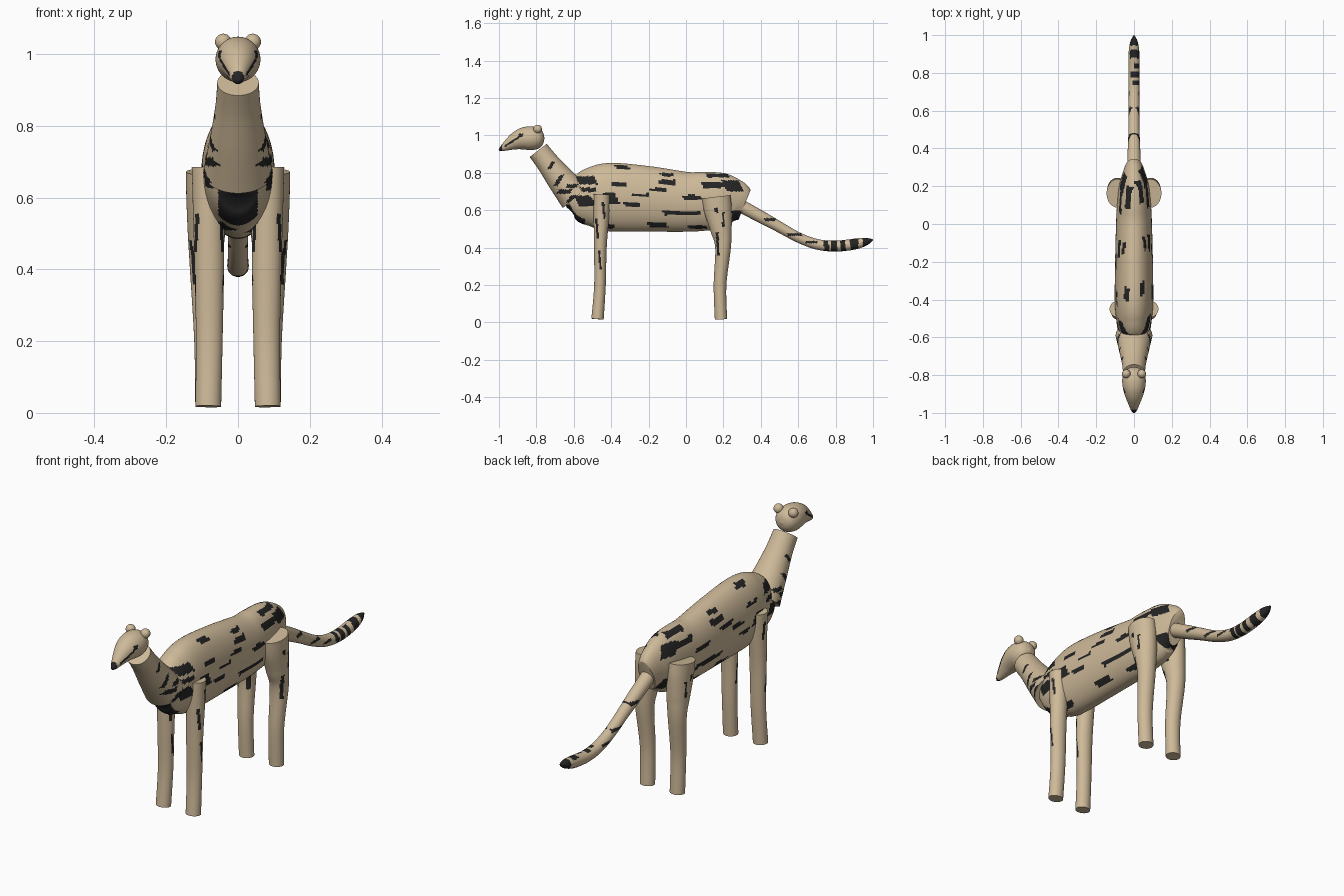
import bpy, bmesh, math, random
from mathutils import Vector

random.seed(4)


def material(name, rgb):
    m = bpy.data.materials.new(name)
    m.diffuse_color = (*rgb, 1)
    return m


TAN = material("tan_coat", (0.62, 0.49, 0.32))
DARK = material("dark_markings", (0.018, 0.018, 0.018))


def spline(pts, t):
    """Catmull-Rom sample of a list of equal-length tuples."""
    i = min(int(t), len(pts) - 2)
    f = t - i
    a, b, c, d = (pts[max(0, min(len(pts) - 1, k))] for k in range(i - 1, i + 3))
    return [0.5 * (2 * q + (r - p) * f + (2 * p - 5 * q + 4 * r - s) * f * f
            + (3 * q - p - 3 * r + s) * f ** 3) for p, q, r, s in zip(a, b, c, d)]


def finish(bm, name, dark):
    bmesh.ops.recalc_face_normals(bm, faces=bm.faces)
    for f in bm.faces:
        f.material_index = int(bool(dark and dark(f.calc_center_median())))
    me = bpy.data.meshes.new(name)
    bm.to_mesh(me)
    bm.free()
    me.materials.append(TAN)
    me.materials.append(DARK)
    ob = bpy.data.objects.new(name, me)
    bpy.context.collection.objects.link(ob)
    bpy.ops.object.select_all(action='DESELECT')
    ob.select_set(True)
    bpy.context.view_layer.objects.active = ob
    bpy.ops.object.shade_smooth_by_angle(angle=math.radians(40))


def loft(name, stations, dark=None, n=48, steps=12):
    """Tube through stations (x, y, z, half width in x, half width across)."""
    bm = bmesh.new()
    total = (len(stations) - 1) * steps
    samples = [spline(stations, k / steps) for k in range(total + 1)]
    rings = []
    for k, s in enumerate(samples):
        t = (Vector(samples[min(k + 1, total)][:3])
             - Vector(samples[max(k - 1, 0)][:3])).normalized()
        u = (Vector((1, 0, 0)) - t * t.x).normalized()
        v = t.cross(u)
        rings.append([bm.verts.new(Vector(s[:3])
                      + u * max(s[3], 0.001) * math.cos(2 * math.pi * j / n)
                      + v * max(s[4], 0.001) * math.sin(2 * math.pi * j / n))
                      for j in range(n)])
    for a, b in zip(rings, rings[1:]):
        for j in range(n):
            bm.faces.new((a[j], a[j - 1], b[j - 1], b[j]))
    bm.faces.new(rings[0])
    bm.faces.new(rings[-1])
    finish(bm, name, dark)


def streak(p, spots, skew=0.5):
    """True inside any slanted patch (y, z, half length, half height)."""
    return any(abs(p.z - z) < h and abs(p.y - y + skew * (p.z - z)) < l
               for y, z, l, h in spots)


# Body, with streaks running along the flanks
body_spots = [
    (-.53, .76, .05, .022), (-.52, .71, .04, .012), (-.54, .65, .045, .028),
    (-.40, .66, .035, .028), (-.34, .83, .035, .011), (-.29, .63, .04, .011),
    (-.24, .68, .045, .009), (-.10, .75, .045, .014), (-.10, .79, .035, .009),
    (-.02, .585, .10, .012), (-.43, .515, .05, .012), (-.15, .52, .05, .014),
    (-.15, .71, .05, .009), (.15, .735, .065, .014), (.25, .73, .045, .03),
    (.17, .785, .06, .010), (.27, .57, .035, .03), (.06, .51, .05, .009),
    (-.36, .74, .04, .010), (.03, .67, .05, .011)]


def body_dark(p):
    if p.y < -.54 and p.z < .63 and abs(p.x) < .055:
        return True
    q = p if p.x > 0 else p + Vector((0, .03, -.006))
    return streak(q, body_spots)


loft("body", [(0, *s) for s in [
    (-.645, .63, .02, .02), (-.62, .642, .06, .085), (-.57, .652, .083, .13),
    (-.50, .665, .095, .165), (-.40, .67, .102, .183), (-.20, .66, .10, .175),
    (0, .645, .095, .16), (.10, .648, .09, .157), (.20, .65, .08, .148),
    (.27, .642, .06, .118), (.312, .626, .042, .085)]], body_dark, 96, 14)

# Neck
neck_spots = [(-.65, .70, .035, .012), (-.68, .76, .012, .03), (-.61, .73, .03, .010),
              (-.60, .66, .03, .02), (-.72, .84, .01, .02)]
loft("neck", [(0, -.79, .92, .058, .058), (0, -.74, .855, .063, .061),
              (0, -.67, .765, .078, .074), (0, -.59, .67, .097, .09)],
     lambda p: abs(p.x) > .015 and streak(p, neck_spots, -.6), 72, 20)


# Head with dark nose and a stripe from eye to mouth
def head_dark(p):
    if p.y < -.983:
        return True
    x = abs(p.x)
    eye = math.hypot(p.y + .885, p.z - 1.0) < .011 and x > .02
    line = -.97 < p.y < -.87 and abs(p.z - (1.0 + (p.y + .88) * .65)) < .006
    return eye or (line and x > .015)


loft("head", [(0, *s) for s in [
    (-1.0, .922, .004, .004), (-.985, .929, .016, .014), (-.94, .955, .035, .035),
    (-.90, .974, .05, .051), (-.86, .984, .06, .061), (-.82, .985, .062, .063),
    (-.785, .985, .052, .053), (-.765, .985, .032, .032), (-.757, .985, .003, .003)]],
    head_dark, 64, 10)


# Tail with bands near the dark tip
def tail_dark(p):
    if p.y > .945:
        return True
    bands = any(abs(p.y - y) < w and (p.x + o) * p.z > -.003 for y, w, o in
                [(.75, .013, 0), (.79, .016, .01), (.84, .013, -.005), (.90, .022, .015)])
    return bands or streak(p, [(.45, .55, .03, .008), (.58, .47, .04, .007),
                               (.67, .43, .03, .006)], 0)


loft("tail", [(0, .29, .625, .035, .035), (0, .40, .565, .033, .033),
              (0, .50, .51, .029, .029), (0, .60, .455, .028, .027),
              (0, .70, .418, .029, .028), (0, .80, .408, .03, .029),
              (0, .90, .419, .029, .029), (0, .96, .432, .021, .021),
              (0, .99, .44, .008, .008), (0, 1.0, .442, .001, .001)],
     tail_dark, 48, 12)

# Ears and legs, one on each side
for side, s in (("right", 1), ("left", -1)):
    bm = bmesh.new()
    bmesh.ops.create_uvsphere(bm, u_segments=24, v_segments=14, radius=.023)
    bmesh.ops.translate(bm, verts=bm.verts, vec=(s * .041, -.793, 1.034))
    finish(bm, side + "_ear", None)

    fy = random.uniform(-.01, .01)
    front = [(-.455 + fy, .33, .006, .05), (-.475, .50, .006, .05), (-.44, .6, .006, .04)]
    loft(side + "_front_leg",
         [(s * x, y, z, a, b) for x, y, z, a, b in [
             (.083, -.45, .685, .046, .045), (.082, -.452, .58, .044, .042),
             (.08, -.458, .40, .041, .034), (.08, -.46, .20, .037, .031),
             (.083, -.473, .018, .036, .033)]],
         lambda p: streak(p, front, .08))

    rear = [(.175 + fy, .42, .007, .06), (.20, .55, .007, .04), (.16, .60, .012, .012)]
    loft(side + "_rear_leg",
         [(s * x, y, z, a, b) for x, y, z, a, b in [
             (.087, .162, .672, .058, .076), (.087, .171, .60, .057, .074),
             (.088, .187, .50, .052, .058), (.09, .198, .40, .044, .042),
             (.085, .182, .20, .037, .034), (.083, .187, .017, .036, .033)]],
         lambda p: streak(p, rear, .05))
